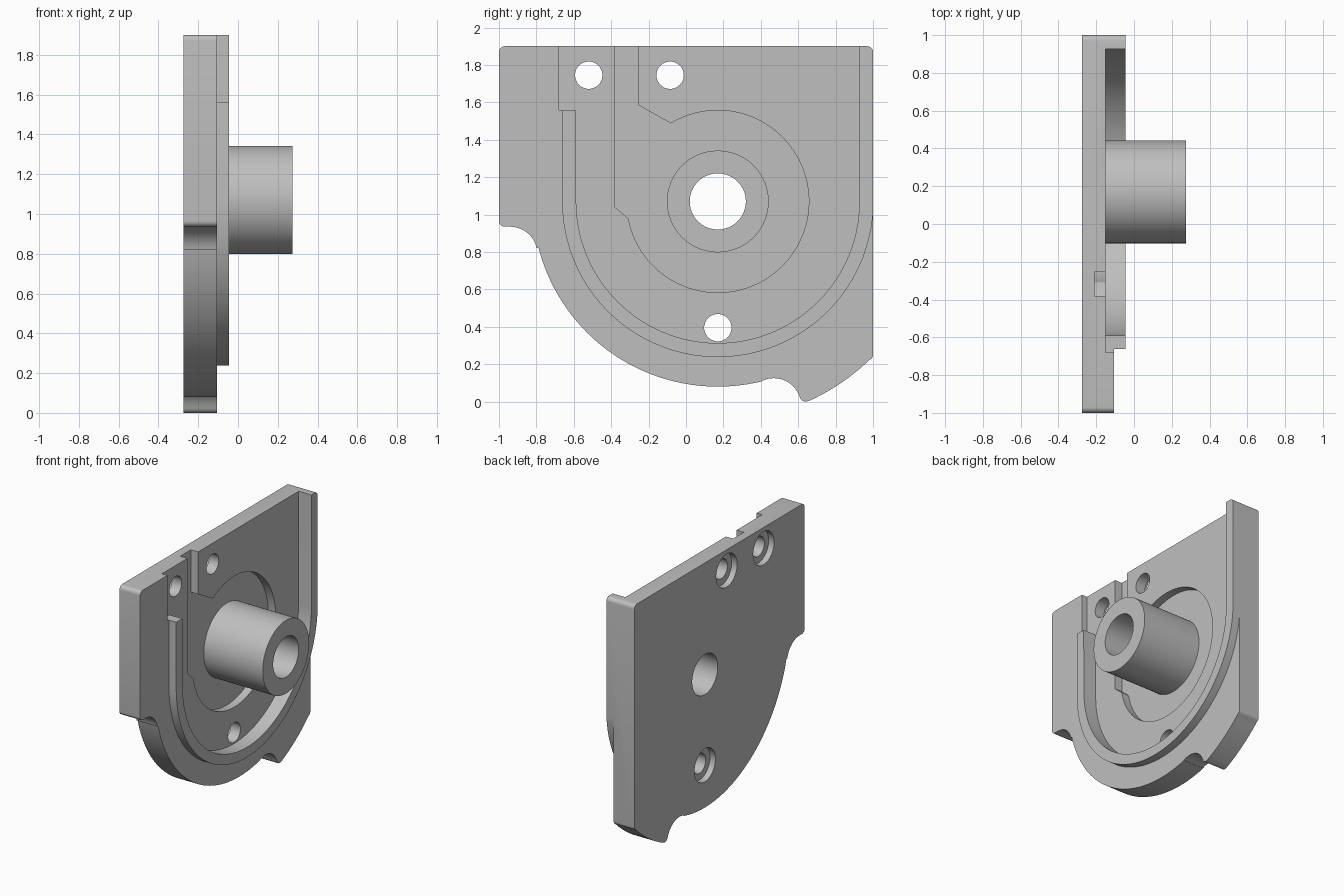
import bpy
import bmesh
from math import cos, sin, radians

if "Cube" in bpy.data.objects:
    bpy.data.objects.remove(bpy.data.objects["Cube"])

# Layer heights along x
BACK, BASE, RIM, FLOOR, RECESS, TIP = -0.275, -0.105, -0.045, -0.15, -0.21, 0.275
CY, CZ = 0.17, 1.07      # shared centre of boss, recess and rim
ABOVE, BEHIND = 0.4, -0.4  # cutter overshoot

grey = bpy.data.materials.new("light grey")
grey.use_nodes = True
colour = (0.52, 0.52, 0.52, 1)
grey.diffuse_color = colour
grey.node_tree.nodes["Principled BSDF"].inputs["Base Color"].default_value = colour


def arc(r, a0, a1, n=8, y=CY, z=CZ):
    angles = [radians(a0 + (a1 - a0) * i / n) for i in range(n + 1)]
    return [(y + r * cos(a), z + r * sin(a)) for a in angles]


def prism(name, outline, x0, x1):
    """Extrude a y-z outline along x."""
    bm = bmesh.new()
    face = bm.faces.new([bm.verts.new((x0, y, z)) for y, z in outline])
    new = bmesh.ops.extrude_face_region(bm, geom=[face])["geom"]
    verts = [v for v in new if isinstance(v, bmesh.types.BMVert)]
    bmesh.ops.translate(bm, verts=verts, vec=(x1 - x0, 0, 0))
    bmesh.ops.recalc_face_normals(bm, faces=bm.faces)
    mesh = bpy.data.meshes.new(name)
    bm.to_mesh(mesh)
    bm.free()
    mesh.materials.append(grey)
    obj = bpy.data.objects.new(name, mesh)
    bpy.context.collection.objects.link(obj)
    return obj


def disc(name, y, z, r, x0, x1, n=64):
    return prism(name, arc(r, 0, 360, n, y, z)[:-1], x0, x1)


def combine(target, tool, operation="DIFFERENCE"):
    mod = target.modifiers.new("combine", "BOOLEAN")
    mod.operation, mod.object, mod.solver = operation, tool, "EXACT"
    bpy.context.view_layer.objects.active = target
    bpy.ops.object.modifier_apply(modifier=mod.name)
    bpy.data.objects.remove(tool)


# Plate silhouette with rounded corners and two scalloped notches
outline = (arc(0.03, 90, 180, 6, -0.97, 1.87)
           + arc(0.03, 180, 270, 6, -0.97, 0.965)
           + arc(0.145, 90, 12, 14, -0.94, 0.79)
           + arc(0.99, 194.5, 284, 56)
           + arc(0.145, 115, 25, 16, 0.47, -0.02)
           + arc(0.032, 195, 295, 8, 0.64, 0.032)
           + arc(1.173, 295, 313.6, 12)
           + arc(0.03, -45, 0, 4, 0.97, 0.25)
           + arc(0.03, 0, 90, 6, 0.97, 1.87))
plate = prism("cover_plate", outline, BACK, RIM)

# Lower the flange outside the raised U-shaped rim
flange = [(-0.662, 2.1)] + arc(0.832, 180, 360, 96) + [(1.2, CZ), (1.2, -0.2), (-1.2, -0.2), (-1.2, 2.1)]
combine(plate, prism("flange_cutter", flange, BASE, ABOVE))

# Pocket inside the rim, open at the top
pocket = [(-0.68, 2.1), (-0.68, 1.56), (-0.59, 1.56)] + arc(0.757, 180, 360, 96) + [(0.927, 2.1)]
combine(plate, prism("pocket_cutter", pocket, FLOOR, ABOVE))

# Deeper round recess with a channel leading to the top edge
recess = ([(-0.38, 2.1), (-0.38, 1.04), (-0.31, 0.98)] + arc(0.487, 191, 481, 90)
          + [(-0.255, 1.585), (-0.255, 2.1)])
combine(plate, prism("recess_cutter", recess, RECESS, ABOVE))

# Hollow boss
combine(plate, disc("boss", CY, CZ, 0.272, RECESS - 0.03, TIP, 96), "UNION")
combine(plate, disc("bore_cutter", CY, CZ, 0.15, BEHIND, ABOVE))

# Screw holes, counterbored from the back
for y, z in ((-0.52, 1.745), (-0.085, 1.745), (CY, 0.395)):
    combine(plate, disc("hole_cutter", y, z, 0.073, BEHIND, ABOVE, 48))
    combine(plate, disc("counterbore_cutter", y, z, 0.123, BEHIND, BACK + 0.045, 48))

bpy.ops.object.select_all(action="DESELECT")
plate.select_set(True)
bpy.context.view_layer.objects.active = plate
bpy.ops.object.shade_smooth_by_angle(angle=radians(25))
